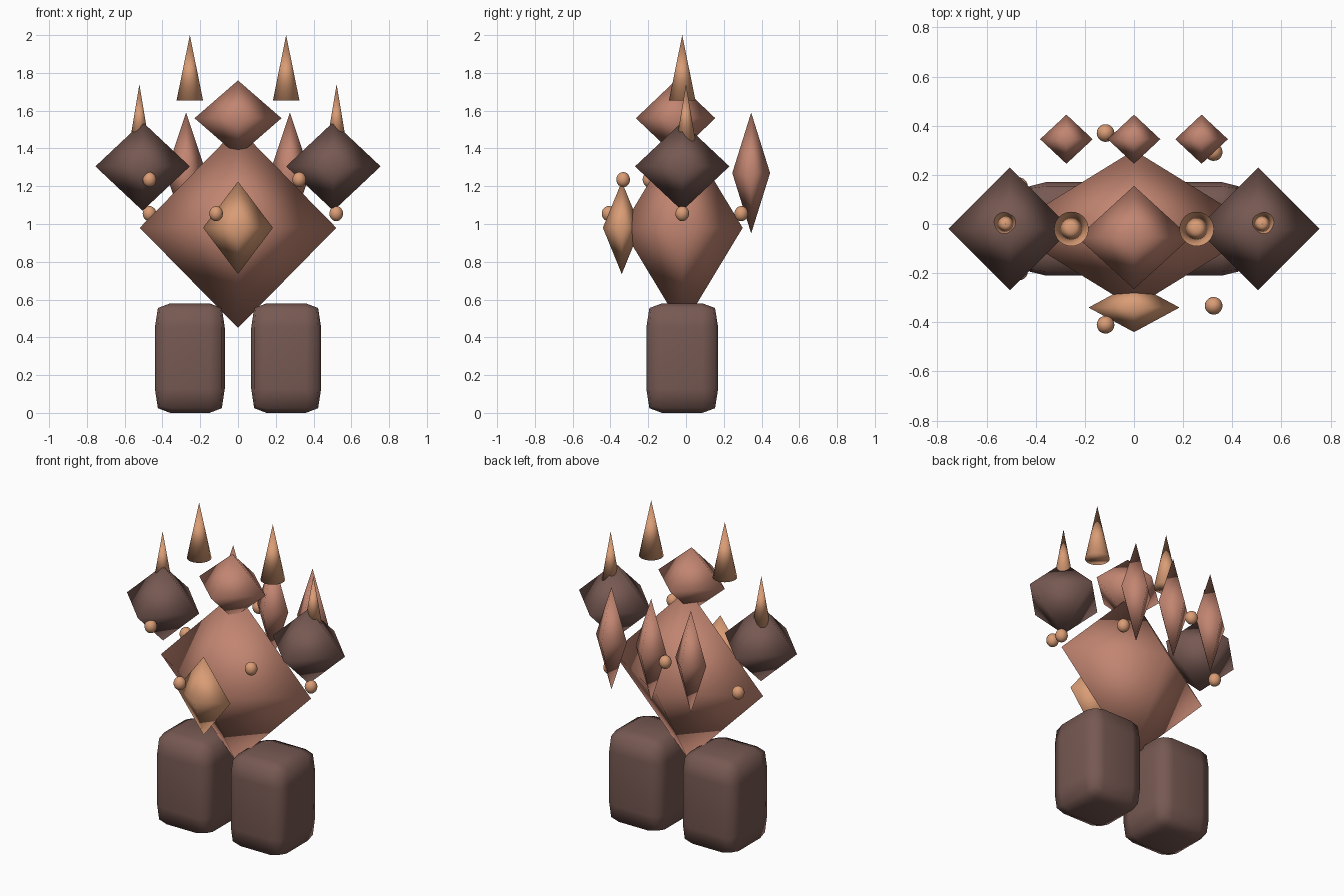
import bpy, bmesh, math
from mathutils import Matrix

cube = bpy.data.objects.get("Cube")
if cube:
    bpy.data.objects.remove(cube)


def material(name, rgb):
    m = bpy.data.materials.new(name)
    m.use_nodes = True
    m.diffuse_color = (*rgb, 1)
    m.node_tree.nodes["Principled BSDF"].inputs["Base Color"].default_value = (*rgb, 1)
    return m


CLAY = material("clay", (0.54, 0.235, 0.165))
DARK = material("dark_stone", (0.185, 0.1, 0.085))
AMBER = material("amber", (0.7, 0.335, 0.18))


def finish(name, bm, mat, centre, scale=(1, 1, 1)):
    """Scale, smooth and place a mesh."""
    bmesh.ops.scale(bm, vec=scale, verts=bm.verts)
    bmesh.ops.recalc_face_normals(bm, faces=bm.faces)
    for f in bm.faces:
        f.smooth = True
    mesh = bpy.data.meshes.new(name)
    bm.to_mesh(mesh)
    bm.free()
    mesh.materials.append(mat)
    ob = bpy.data.objects.new(name, mesh)
    ob.location = centre
    bpy.context.collection.objects.link(ob)
    return ob


def crystal(name, mat, centre, radii):
    """Eight-faced diamond."""
    bm = bmesh.new()
    for axis in range(3):
        for sign in (-1, 1):
            p = [0, 0, 0]
            p[axis] = sign
            bm.verts.new(p)
    bmesh.ops.convex_hull(bm, input=bm.verts)
    return finish(name, bm, mat, centre, radii)


def spike(name, x, y, base, tip, radius):
    bm = bmesh.new()
    h = tip - base
    bmesh.ops.create_cone(bm, cap_ends=True, segments=32, radius1=radius, radius2=0,
                          depth=h, matrix=Matrix.Translation((0, 0, h / 2)))
    return finish(name, bm, AMBER, (x, y, base))


def leg(name, x):
    """Softly bevelled block."""
    bm = bmesh.new()
    bmesh.ops.create_cube(bm, size=1)
    bmesh.ops.bevel(bm, geom=bm.edges[:], offset=0.22, segments=2, profile=0.65,
                    affect='EDGES')
    return finish(name, bm, DARK, (x, -0.02, 0.29), (0.37, 0.38, 0.58))


# Torso, head and chest gem
crystal("torso", CLAY, (0, -0.02, 0.98), (0.52, 0.32, 0.53))
crystal("head", CLAY, (0, -0.055, 1.56), (0.23, 0.21, 0.2))
crystal("chest_gem", AMBER, (0, -0.34, 0.98), (0.185, 0.1, 0.245))

# Paired parts
for side, s in (("left", 1), ("right", -1)):
    leg(side + "_leg", s * 0.255)
    crystal(side + "_shoulder", DARK, (s * 0.505, -0.02, 1.305), (0.25, 0.25, 0.235))
    spike(side + "_shoulder_spike", s * 0.522, 0, 1.44, 1.74, 0.05)
    spike(side + "_crown_spike", s * 0.255, -0.02, 1.655, 2.0, 0.07)

# Row of shards along the back
for name, x in (("left", 0.275), ("middle", 0), ("right", -0.275)):
    crystal(name + "_back_shard", CLAY, (x, 0.345, 1.27), (0.107, 0.1, 0.32))

# Ring of floating beads at alternating heights
for i in range(1, 8):
    a = math.tau * i / 7
    bm = bmesh.new()
    bmesh.ops.create_uvsphere(bm, u_segments=20, v_segments=12, radius=1)
    z = 1.055 if i % 2 else 1.235
    finish("bead_%d" % i, bm, AMBER,
           (0.52 * math.cos(a), 0.4 * math.sin(a) - 0.02, z), (0.036, 0.036, 0.04))
